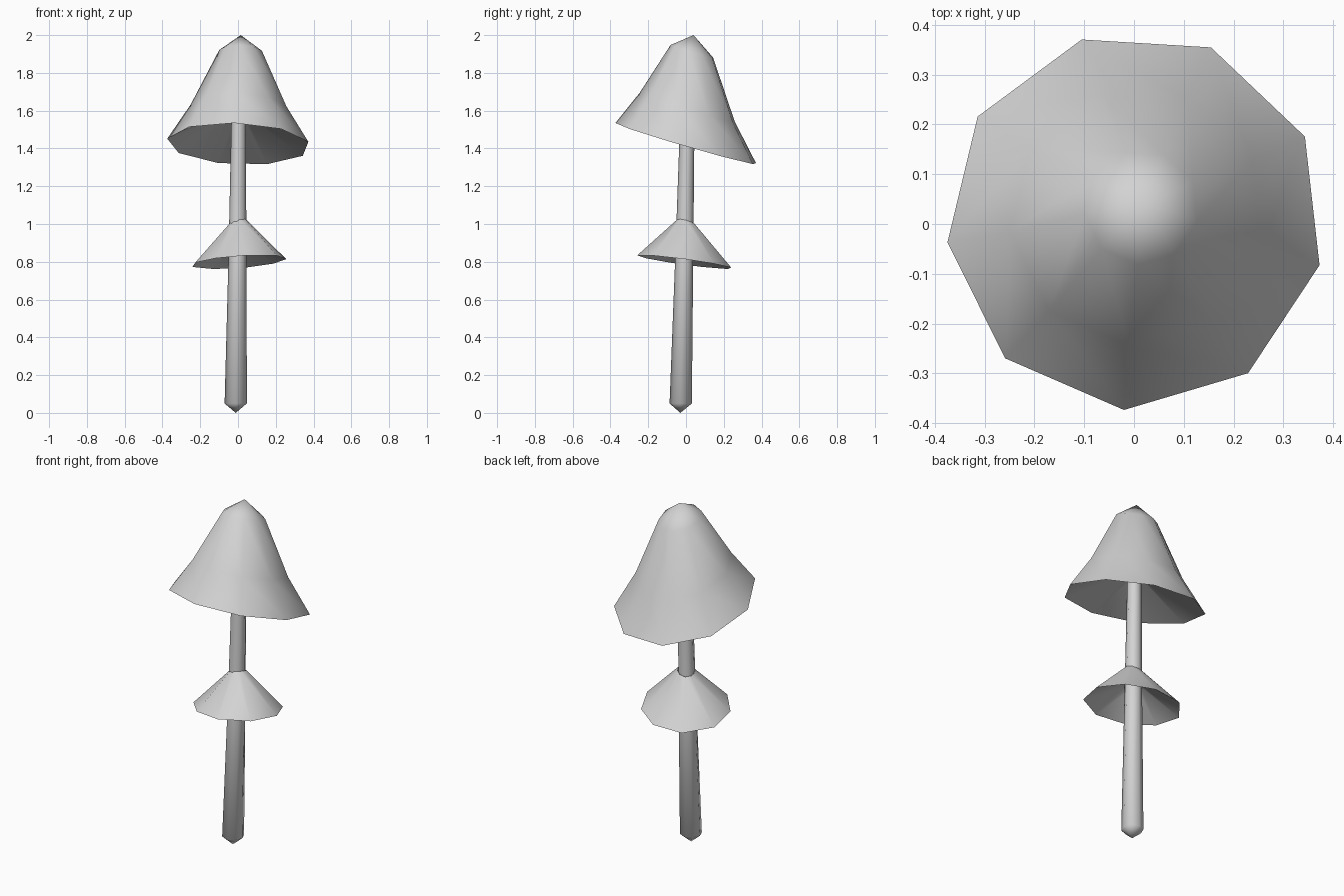
import bpy, bmesh
from math import cos, sin, radians, tau

cube = bpy.data.objects.get("Cube")
if cube:
    bpy.data.objects.remove(cube, do_unlink=True)

grey = bpy.data.materials.new("pale_grey")
grey.use_nodes = True
grey.diffuse_color = (0.65, 0.65, 0.65, 1)
grey.node_tree.nodes["Principled BSDF"].inputs["Base Color"].default_value = (0.65, 0.65, 0.65, 1)


def lathe(name, rings, sides, start=0.0, tip=None, oval=0.0, inside=False):
    """Bridge tilted rings (centre, radius, slope x, slope y), with an optional
    tip closing the first ring; oval narrows the rings along one diagonal."""
    bm = bmesh.new()
    loops = []
    for (cx, cy, cz), radius, sx, sy in rings:
        loop = []
        for i in range(sides):
            a = radians(start) + tau * i / sides
            r = radius * (1 - oval * sin(2 * a))
            x, y = r * cos(a), r * sin(a)
            loop.append(bm.verts.new((cx + x, cy + y, cz + sx * x + sy * y)))
        loops.append(loop)
    pole = bm.verts.new(tip) if tip else None
    for i in range(sides):
        j = (i + 1) % sides
        for a, b in zip(loops, loops[1:]):
            bm.faces.new((a[i], b[i], b[j], a[j]))
        if pole:
            bm.faces.new((pole, loops[0][i], loops[0][j]))
    # Rings running upwards, and undersides, need their faces turned round
    rising = rings[-1][0][2] > rings[0][0][2]
    if rising != inside:
        bmesh.ops.reverse_faces(bm, faces=bm.faces[:])
    for f in bm.faces:
        f.smooth = True
    mesh = bpy.data.meshes.new(name)
    bm.to_mesh(mesh)
    bm.free()
    mesh.materials.append(grey)
    obj = bpy.data.objects.new(name, mesh)
    bpy.context.collection.objects.link(obj)


# Tilted bell cap with a shallow conical underside
cap_rim = ((0.003, 0.006, 1.424), 0.38, -0.04, -0.29)
lathe("cap", [
    ((0.015, 0.033, 1.913), 0.115, -0.04, -0.30),
    ((0.006, 0.012, 1.615), 0.257, -0.04, -0.31),
    cap_rim,
], 9, start=-13.5, tip=(0.015, 0.04, 2.0))
lathe("cap_underside", [
    ((0.004, 0.008, 1.59), 0.037, -0.04, -0.29),
    cap_rim,
], 9, start=-13.5, inside=True)

# Skirt around the stem, with its own underside
skirt_rim = ((0.003, -0.005, 0.799), 0.252, 0.06, -0.13)
lathe("skirt", [
    ((0.0, 0.0, 1.01), 0.047, 0.22, -0.25),
    skirt_rim,
], 9, oval=0.05)
lathe("skirt_underside", [
    ((0.0, -0.004, 0.92), 0.044, 0.06, -0.13),
    skirt_rim,
], 9, oval=0.05, inside=True)

# Leaning, tapered stem with a pointed foot
lathe("stem", [
    ((-0.012, -0.028, 0.05), 0.059, 0, 0),
    ((-0.003, -0.01, 0.8), 0.048, 0, 0),
    ((0.002, 0.004, 1.42), 0.04, 0, 0),
    ((0.004, 0.008, 1.61), 0.038, 0, 0),
], 8, tip=(-0.012, -0.03, 0.0))
